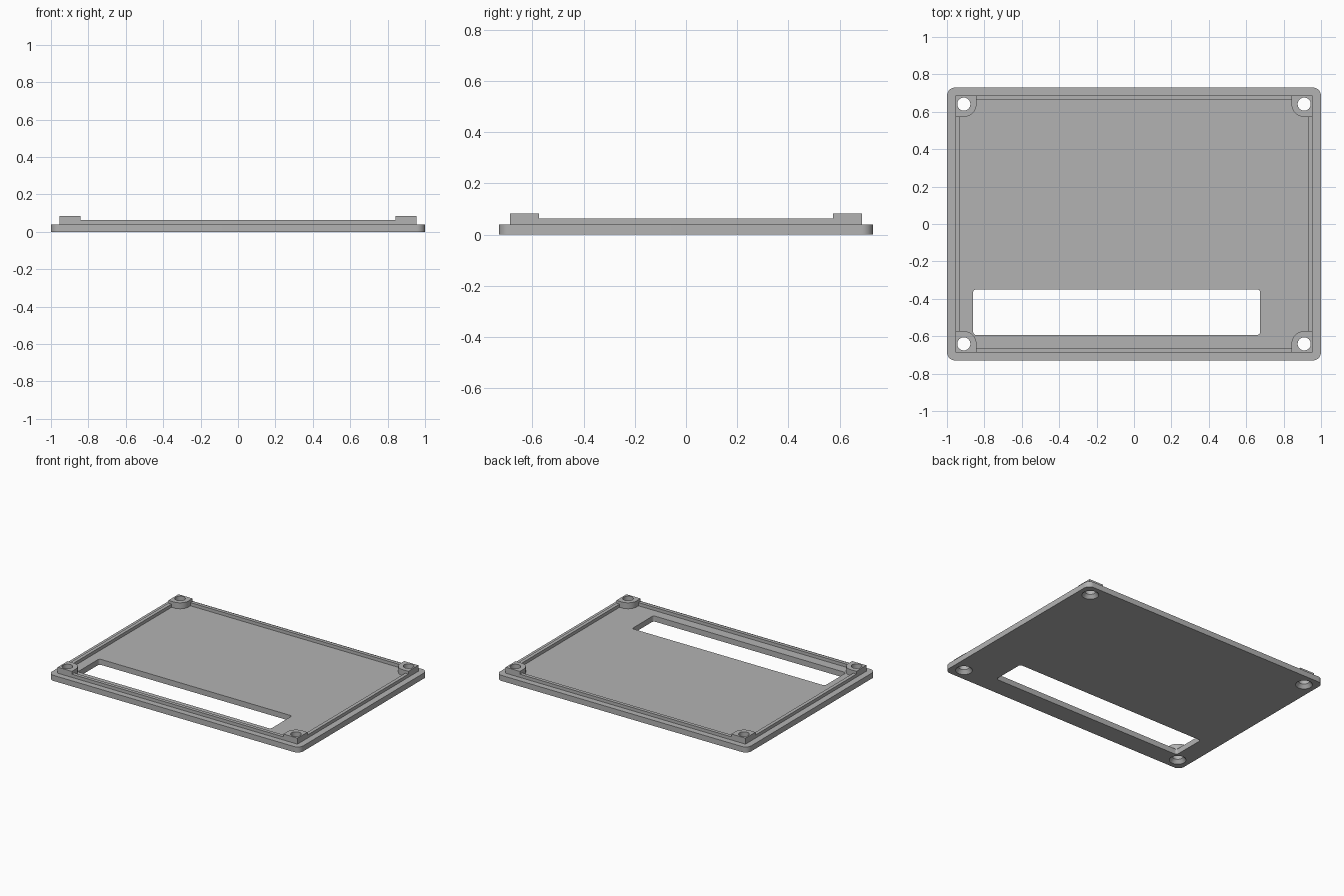
import bpy
import bmesh
from math import cos, sin, pi, radians

cube = bpy.data.objects.get("Cube")
if cube:
    bpy.data.objects.remove(cube, do_unlink=True)

# Main dimensions
HALF_X, HALF_Y, CORNER = 1.0, 0.73, 0.045
BASE_TOP, LIP_TOP, BOSS_TOP = 0.04, 0.063, 0.083
LIP_X, LIP_Y, LIP_W = 0.955, 0.687, 0.025
HOLE_X, HOLE_Y, HOLE_R = 0.91, 0.641, 0.035
BOSS_R, SINK_R, SINK_DEPTH = 0.068, 0.055, 0.025
CORNERS = [(sx, sy) for sx in (-1, 1) for sy in (-1, 1)]

grey = bpy.data.materials.new("plain grey")
grey.use_nodes = True
COLOUR = (0.45, 0.45, 0.45, 1)
grey.diffuse_color = COLOUR
grey.node_tree.nodes["Principled BSDF"].inputs["Base Color"].default_value = COLOUR


def make_object(name, bm):
    bmesh.ops.recalc_face_normals(bm, faces=bm.faces)
    mesh = bpy.data.meshes.new(name)
    bm.to_mesh(mesh)
    bm.free()
    mesh.materials.append(grey)
    obj = bpy.data.objects.new(name, mesh)
    bpy.context.collection.objects.link(obj)
    return obj


def prism(name, outline, z0, z1):
    """Extrude a flat outline from z0 up to z1."""
    bm = bmesh.new()
    face = bm.faces.new([bm.verts.new((x, y, z0)) for x, y in outline])
    top = bmesh.ops.extrude_face_region(bm, geom=[face])["geom"]
    verts = [v for v in top if isinstance(v, bmesh.types.BMVert)]
    bmesh.ops.translate(bm, verts=verts, vec=(0, 0, z1 - z0))
    return make_object(name, bm)


def arc(cx, cy, r, start, steps=10):
    """Quarter arc, counter-clockwise."""
    angles = [start + pi / 2 * i / steps for i in range(steps + 1)]
    return [(cx + r * cos(a), cy + r * sin(a)) for a in angles]


def rounded_rect(x0, x1, y0, y1, r):
    return (arc(x1 - r, y1 - r, r, 0) + arc(x0 + r, y1 - r, r, pi / 2)
            + arc(x0 + r, y0 + r, r, pi) + arc(x1 - r, y0 + r, r, 3 * pi / 2))


def screw_cutter(x, y):
    """Straight hole that widens to a countersink on the underside."""
    profile = [(SINK_R, -0.02), (SINK_R, 0), (HOLE_R, SINK_DEPTH), (HOLE_R, 0.12)]
    sides = 40
    bm = bmesh.new()
    rings = [[bm.verts.new((x + r * cos(2 * pi * i / sides),
                            y + r * sin(2 * pi * i / sides), z))
              for i in range(sides)] for r, z in profile]
    for low, high in zip(rings, rings[1:]):
        for i in range(sides):
            j = (i + 1) % sides
            bm.faces.new((low[i], low[j], high[j], high[i]))
    bm.faces.new(rings[0])
    bm.faces.new(rings[-1])
    return make_object("screw_cutter", bm)


def cut(obj, cutters):
    bpy.context.view_layer.objects.active = obj
    for cutter in cutters:
        cutter.hide_render = True
        mod = obj.modifiers.new("cut", "BOOLEAN")
        mod.operation = "DIFFERENCE"
        mod.solver = "EXACT"
        mod.object = cutter
        bpy.ops.object.modifier_apply(modifier=mod.name)


def smooth(obj):
    bpy.ops.object.select_all(action="DESELECT")
    obj.select_set(True)
    bpy.context.view_layer.objects.active = obj
    bpy.ops.object.shade_smooth_by_angle(angle=radians(25))


# Base plate with long window and countersunk screw holes
plate = prism("base_plate", rounded_rect(-HALF_X, HALF_X, -HALF_Y, HALF_Y, CORNER), 0, BASE_TOP)
window = prism("window_cutter", rounded_rect(-0.86, 0.675, -0.593, -0.35, 0.016), -0.1, 0.1)
drills = {c: screw_cutter(c[0] * HOLE_X, c[1] * HOLE_Y) for c in CORNERS}
cut(plate, [window, *drills.values()])
smooth(plate)

# Corner bosses: square outside, rounded around the screw hole inside
for (sx, sy), drill in drills.items():
    outline = ([(LIP_X, LIP_Y), (HOLE_X - BOSS_R, LIP_Y)]
               + arc(HOLE_X, HOLE_Y, BOSS_R, pi) + [(LIP_X, HOLE_Y - BOSS_R)])
    name = ("back" if sy > 0 else "front") + ("_left" if sx > 0 else "_right") + "_boss"
    boss = prism(name, [(sx * x, sy * y) for x, y in outline], BASE_TOP, BOSS_TOP)
    cut(boss, [drill])
    smooth(boss)

# Raised lip: four rails running between the bosses
end_x, end_y = HOLE_X - BOSS_R, HOLE_Y - BOSS_R
for s, along, across in ((-1, "front", "right"), (1, "back", "left")):
    y0, y1 = s * (LIP_Y - LIP_W), s * LIP_Y
    prism(along + "_lip", [(-end_x, y0), (end_x, y0), (end_x, y1), (-end_x, y1)],
          BASE_TOP, LIP_TOP)
    x0, x1 = s * (LIP_X - LIP_W), s * LIP_X
    prism(across + "_lip", [(x0, -end_y), (x1, -end_y), (x1, end_y), (x0, end_y)],
          BASE_TOP, LIP_TOP)

# Remove the finished cutters
for cutter in [window, *drills.values()]:
    bpy.data.objects.remove(cutter, do_unlink=True)
